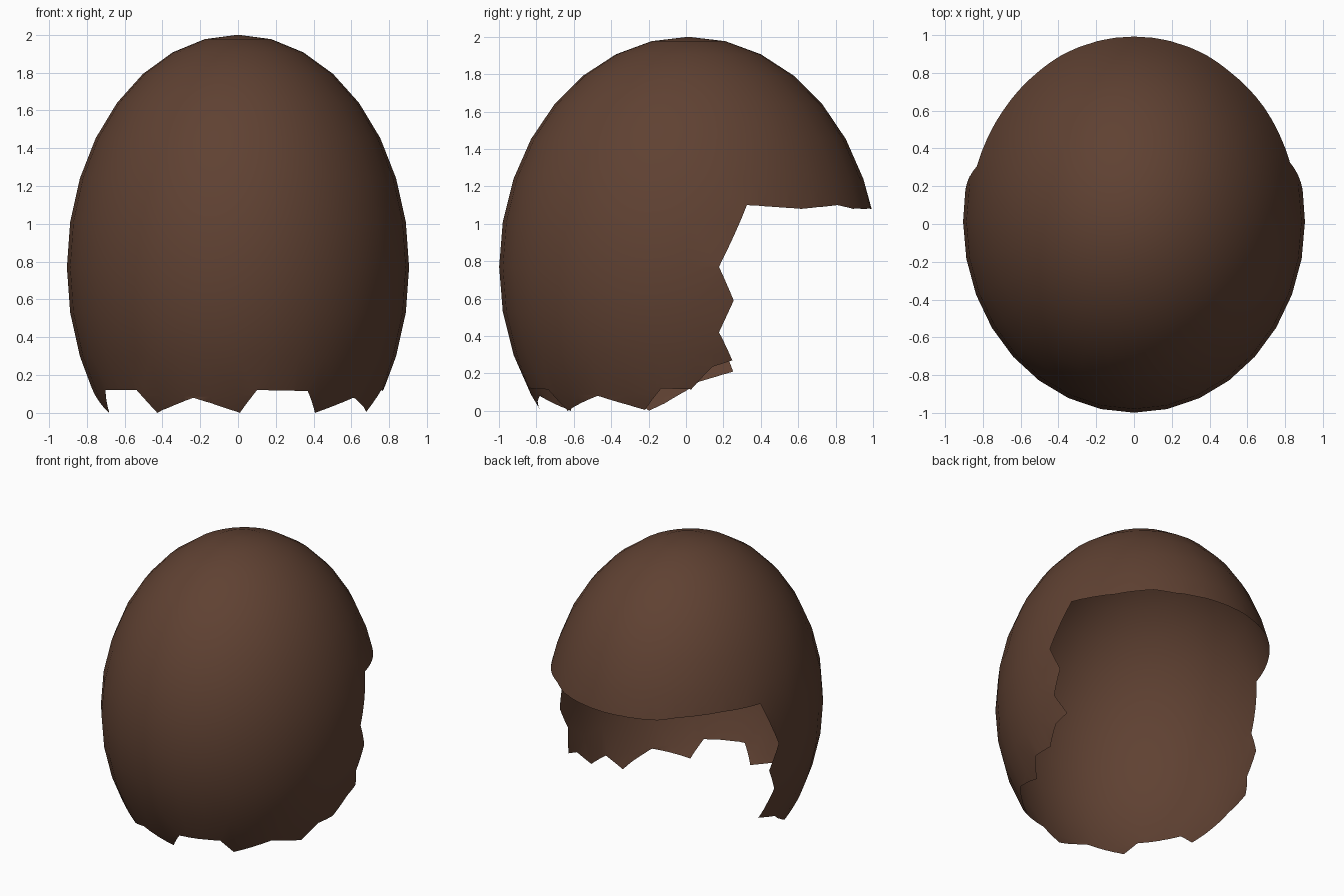
import bpy
from math import sin, cos, acos, pi, radians
from mathutils import Vector
from mathutils.geometry import delaunay_2d_cdt

if "Cube" in bpy.data.objects:
    bpy.data.objects.remove(bpy.data.objects["Cube"])

# Egg-shaped shell: radii and centre
RX, RY, RZ = 0.905, 1.012, 1.23
CY, CZ = 0.013, 0.77
SEG, RINGS = 32, 12
STEP = radians(11.25)

# Ragged rim: (azimuth in degrees from the front towards +x, height)
RIM = [
    (0.8, 0.0), (7.5, 0.12), (28.8, 0.115), (35.2, 0.0), (54.5, 0.08), (73, 0.005),
    (80.3, 0.12), (91, 0.115), (98, 0.235), (104.7, 0.27),           # right bottom
    (99.7, 0.42), (104, 0.59), (99.3, 0.77), (108.7, 1.1),           # right side
    (128, 1.08), (144.7, 1.1), (154, 1.08), (180, 1.08),             # back edge
    (206, 1.08), (215.3, 1.1), (233.3, 1.11), (252.5, 1.1),
    (260.7, 0.77), (256, 0.59), (260.3, 0.42), (256.5, 0.27),        # left side
    (254.6, 0.21), (266.4, 0.155), (270.5, 0.11), (279, 0.04),
    (285.5, 0.0), (294.3, 0.12), (315.8, 0.12), (322.8, 0.0), (341.7, 0.08),
]


def flat(az, polar):
    """Unroll a point of the shell onto a plane round the crown."""
    return Vector((polar * sin(az), -polar * cos(az)))


# Rim as a dense loop on the plane
rim = []
for i, (a0, z0) in enumerate(RIM):
    a1, z1 = RIM[(i + 1) % len(RIM)]
    if a1 < a0 - 180:
        a1 += 360
    for k in range(4):
        t = k / 4
        z = z0 + (z1 - z0) * t
        rim.append(flat(radians(a0 + (a1 - a0) * t), acos((z - CZ) / RZ)))

# Sphere grid on the plane, cut by the rim
pts = list(rim)
edges = [(i, (i + 1) % len(rim)) for i in range(len(rim))]
crown = len(pts)
pts.append(Vector((0, 0)))
for r in range(1, RINGS + 1):
    for s in range(SEG):
        n = len(pts)
        pts.append(flat(s * 2 * pi / SEG, r * STEP))
        edges.append((n, n + 1 if s < SEG - 1 else n - SEG + 1))
        edges.append((n, crown if r == 1 else n - SEG))
verts, _, tris, *_ = delaunay_2d_cdt(pts, edges, [], 0, 1e-5)


def inside(p):
    hit = False
    for a, b in zip(rim, rim[1:] + rim[:1]):
        if (a.y > p.y) != (b.y > p.y) and p.x < a.x + (b.x - a.x) * (p.y - a.y) / (b.y - a.y):
            hit = not hit
    return hit


def wrap(p):
    """Put a point of the plane back on the shell."""
    r = p.length
    k = sin(r) / r if r > 1e-6 else 1
    return (RX * p.x * k, CY + RY * p.y * k, CZ + RZ * cos(r))


faces = [f for f in tris if inside(sum((verts[i] for i in f), Vector((0, 0))) / len(f))]
used = sorted({i for f in faces for i in f})
index = {v: n for n, v in enumerate(used)}

# Hair shell
mesh = bpy.data.meshes.new("hair_shell")
mesh.from_pydata([wrap(verts[i]) for i in used], [], [[index[i] for i in f] for f in faces])
mesh.polygons.foreach_set("use_smooth", [True] * len(mesh.polygons))
brown = bpy.data.materials.new("dark_brown")
brown.diffuse_color = (0.115, 0.053, 0.032, 1)
brown.use_nodes = True
brown.node_tree.nodes["Principled BSDF"].inputs["Base Color"].default_value = brown.diffuse_color
mesh.materials.append(brown)
mesh.update()
shell = bpy.data.objects.new("hair_shell", mesh)
bpy.context.collection.objects.link(shell)
